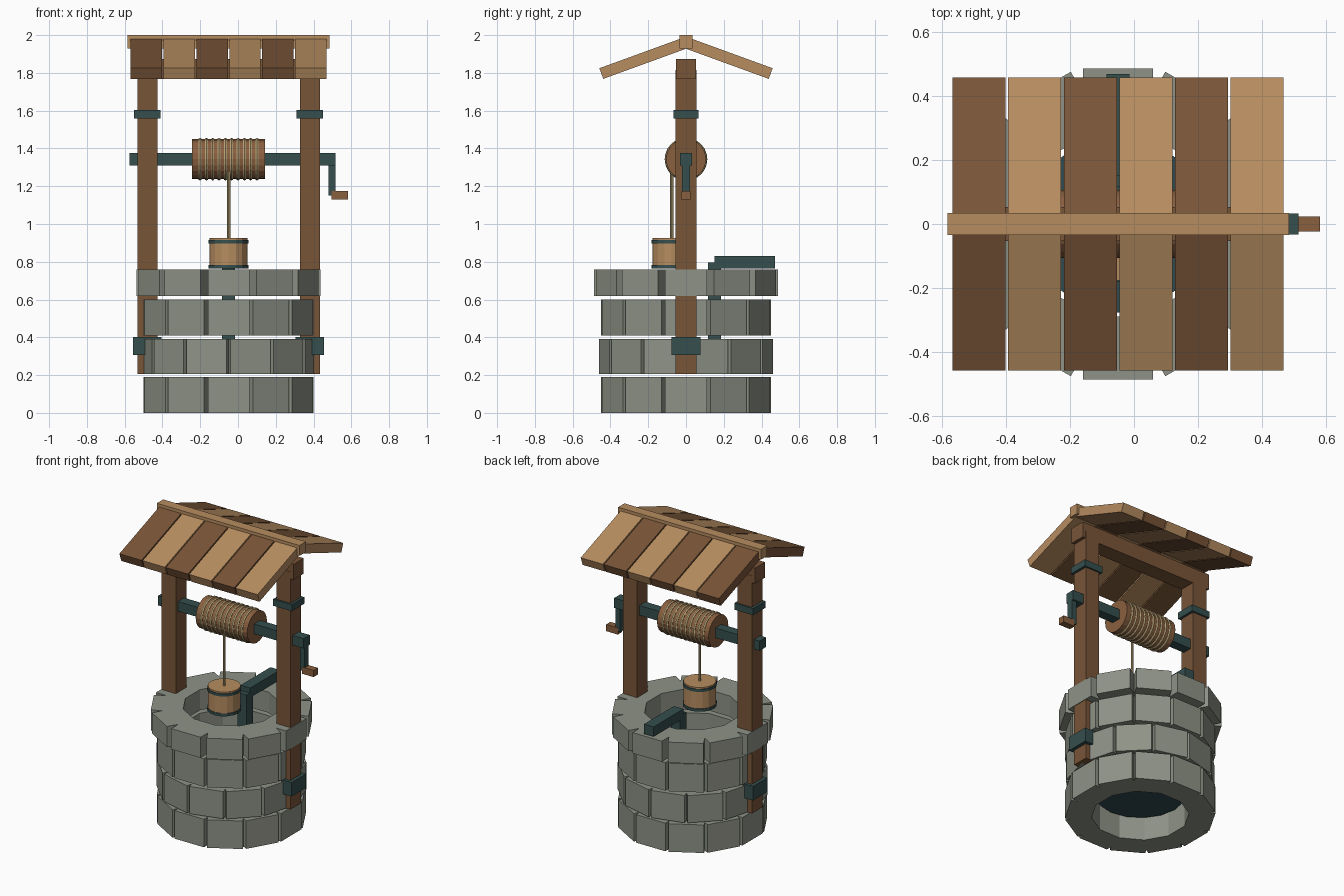
import bpy
import math
from mathutils import Vector, Matrix

cube = bpy.data.objects.get("Cube")
if cube:
    bpy.data.objects.remove(cube, do_unlink=True)

CX = -0.05  # axis of the well shaft


def material(name, rgb):
    m = bpy.data.materials.new(name)
    m.use_nodes = True
    m.diffuse_color = (*rgb, 1)
    m.node_tree.nodes["Principled BSDF"].inputs["Base Color"].default_value = (*rgb, 1)
    return m


STONE = material("grey stone", (0.27, 0.29, 0.24))
LIGHT = material("light wood", (0.47, 0.265, 0.118))
DARK = material("dark wood", (0.19, 0.09, 0.039))
DRUM = material("reddish wood", (0.25, 0.115, 0.05))
IRON = material("dark teal iron", (0.035, 0.077, 0.075))
ROPE = material("straw rope", (0.50, 0.38, 0.19))
WATER = material("deep water", (0.03, 0.07, 0.08))


def finish(name, mat):
    ob = bpy.context.object
    ob.name = name
    ob.data.materials.append(mat)
    return ob


def box(name, centre, size, mat, rot=(0, 0, 0)):
    bpy.ops.mesh.primitive_cube_add(size=1, location=centre, rotation=rot)
    ob = finish(name, mat)
    ob.scale = size
    return ob


def span(name, x, y, z, mat):
    """Box given by its lower and upper limits on each axis."""
    lo, hi = Vector((x[0], y[0], z[0])), Vector((x[1], y[1], z[1]))
    return box(name, (lo + hi) / 2, hi - lo, mat)


def cylinder(name, centre, radius, depth, mat, sides=16, rot=(0, 0, 0)):
    bpy.ops.mesh.primitive_cylinder_add(vertices=sides, radius=radius, depth=depth,
                                        location=centre, rotation=rot)
    return finish(name, mat)


# Stone courses: radial blocks that overlap towards the shaft
INNER, BLOCKS = 0.29, 12
courses = [(0.0, 0.19, 0.45, 0), (0.205, 0.39, 0.448, 0.5),
           (0.41, 0.60, 0.45, 0), (0.62, 0.76, 0.487, 0)]
for c, (z0, z1, outer, shift) in enumerate(courses):
    for i in range(BLOCKS):
        a = (i + shift) * math.tau / BLOCKS
        r = (INNER + outer) / 2
        box(f"stone_block_{c + 1}_{i + 1}",
            (CX + r * math.cos(a), r * math.sin(a), (z0 + z1) / 2),
            (outer - INNER, 0.22, z1 - z0), STONE, (0, 0, a))

# Water in the shaft
cylinder("water", (CX, 0, 0.16), 0.278, 0.03, WATER)

# Posts with iron bands
for side, s in (("left", 1), ("right", -1)):
    x = CX + s * 0.43
    box(f"post_{side}", (x, 0, 1.01), (0.106, 0.112, 1.61), DARK)
    box(f"upper_band_{side}", (x, 0, 1.58), (0.14, 0.134, 0.045), IRON)
    box(f"lower_band_{side}", (x, 0, 0.355), (0.152, 0.156, 0.095), IRON)

# Cross beam under the roof
box("top_beam", (CX, 0, 1.82), (1.01, 0.108, 0.105), DARK)

# Roof planks, alternating colours on both slopes
PITCH = math.radians(20)
for side, s in (("back", 1), ("front", -1)):
    for i in range(6):
        box(f"roof_plank_{side}_{i + 1}",
            (CX + (i - 2.5) * 0.174, s * 0.23, 1.876), (0.166, 0.465, 0.06),
            LIGHT if i % 2 else DARK, (-s * PITCH, 0, 0))
box("ridge_beam", (CX, 0, 1.965), (1.07, 0.068, 0.07), LIGHT)

# Windlass: axle, drum, rope coils and crank
AXLE_Z = 1.343
across = (0, math.pi / 2, 0)
span("axle", (-0.575, 0.515), (-0.033, 0.033), (AXLE_Z - 0.033, AXLE_Z + 0.033), IRON)
cylinder("drum", (CX, 0, AXLE_Z), 0.106, 0.386, DRUM, 20, across)
for i in range(10):
    bpy.ops.mesh.primitive_torus_add(
        location=(CX + (i - 4.5) * 0.0335, 0, AXLE_Z), rotation=across,
        major_radius=0.104, minor_radius=0.009, major_segments=24, minor_segments=6)
    finish(f"rope_coil_{i + 1}", ROPE)
span("crank_arm", (0.48, 0.515), (-0.021, 0.021), (1.15, 1.34), IRON)
span("crank_handle", (0.495, 0.583), (-0.023, 0.023), (1.13, 1.175), DRUM)

# Bucket hanging on the rope
BY = -0.076
cylinder("rope", (CX, BY, 1.10), 0.009, 0.40, ROPE, 8)
cylinder("bucket", (CX, BY, 0.845), 0.101, 0.162, LIGHT)
for name, z in (("bucket_band_lower", 0.773), ("bucket_band_upper", 0.907)):
    cylinder(name, (CX, BY, z), 0.106, 0.018, IRON)

# Water pipe and spout at the back
span("pipe", (CX - 0.034, CX + 0.034), (0.116, 0.184), (0.22, 0.795), IRON)
span("spout", (CX - 0.036, CX + 0.036), (0.15, 0.47), (0.765, 0.83), IRON)
